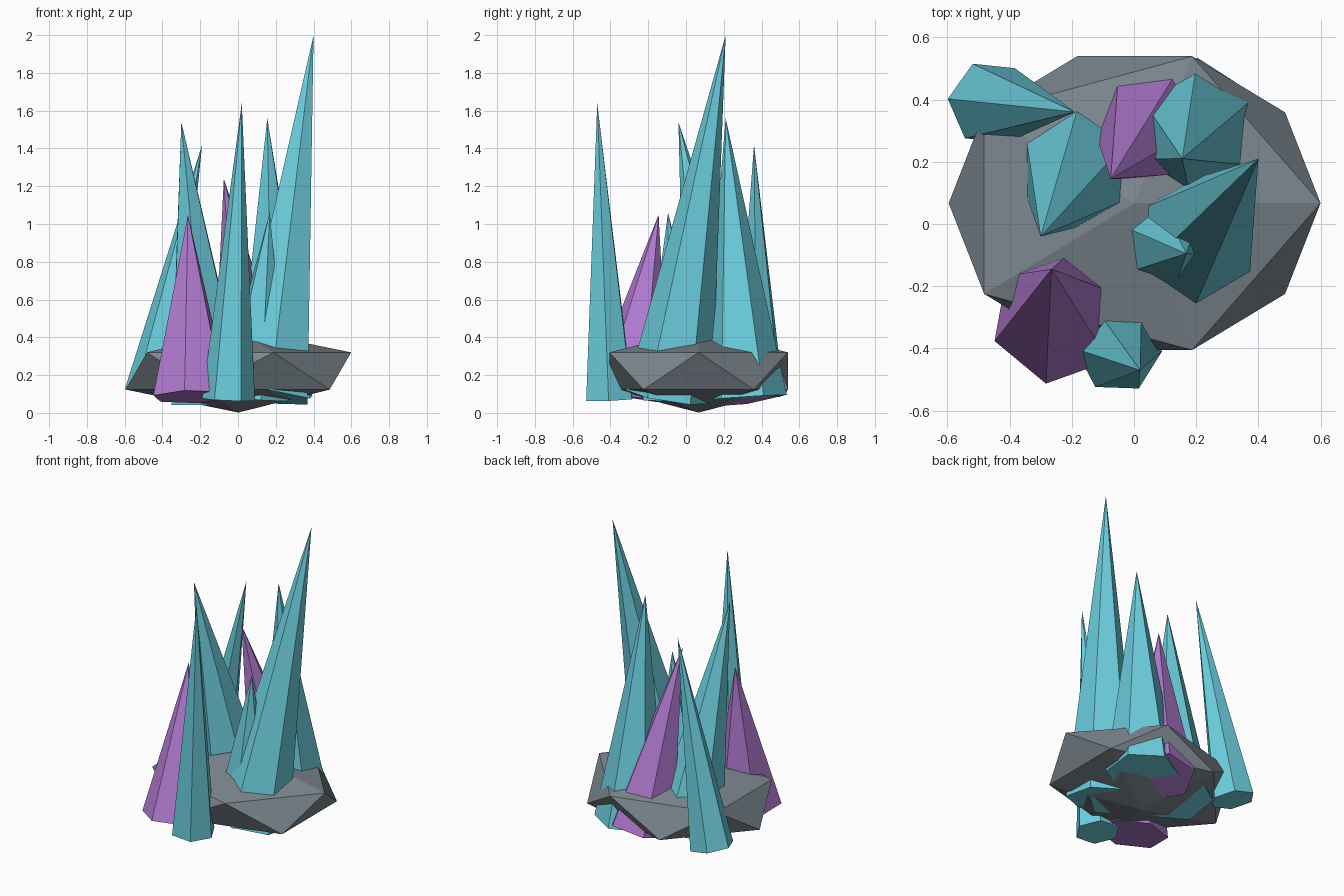
import bpy
from math import radians
from mathutils import Vector, Quaternion

if "Cube" in bpy.data.objects:
    bpy.data.objects.remove(bpy.data.objects["Cube"])


def material(name, rgb):
    m = bpy.data.materials.new(name)
    m.diffuse_color = (*rgb, 1)
    m.use_nodes = True
    m.node_tree.nodes["Principled BSDF"].inputs["Base Color"].default_value = m.diffuse_color
    return m


teal = material("teal_crystal", (0.15, 0.62, 0.73))
purple = material("purple_crystal", (0.45, 0.2, 0.65))
stone = material("stone", (0.20, 0.24, 0.27))


def crystal(name, base, tip, radius, spin, mat):
    """Six-sided spike from base centre to tip; spin is the angle of one base corner."""
    base, tip = Vector(base), Vector(tip)
    axis = tip - base
    bpy.ops.mesh.primitive_cone_add(vertices=6, radius1=radius, radius2=0, depth=axis.length)
    ob = bpy.context.object
    ob.name = name
    ob.location = (base + tip) / 2
    ob.rotation_mode = 'QUATERNION'
    tilt = Vector((0, 0, 1)).rotation_difference(axis)
    ob.rotation_quaternion = tilt @ Quaternion((0, 0, 1), radians(spin - 90))
    ob.data.materials.append(mat)


# Flattened faceted rock base
bpy.ops.mesh.primitive_ico_sphere_add(subdivisions=1, radius=1, location=(0.002, 0.067, 0.222))
rock = bpy.context.object
rock.name = "rock_base"
rock.scale = (0.668, 0.555, 0.22)
rock.data.materials.append(stone)

# Crystals growing out of the rock
crystal("tall_crystal", (0.17, -0.09, 0.085), (0.40, 0.21, 2.0), 0.23, 30, teal)
crystal("back_right_crystal", (0.193, 0.31, 0.08), (0.155, 0.21, 1.56), 0.225, 27, teal)
crystal("back_left_crystal", (-0.16, 0.216, 0.08), (-0.30, -0.04, 1.54), 0.224, 30, teal)
crystal("front_crystal", (-0.05, -0.405, 0.07), (0.02, -0.47, 1.64), 0.14, -2, teal)
crystal("outer_left_crystal", (-0.463, 0.388, 0.1), (-0.19, 0.36, 1.42), 0.139, -6, teal)
crystal("small_crystal", (0.086, -0.043, 0.08), (0.168, -0.095, 1.06), 0.19, -19, teal)
crystal("front_purple_crystal", (-0.245, -0.303, 0.085), (-0.265, -0.145, 1.05), 0.216, 20, purple)
crystal("back_purple_crystal", (0.083, 0.343, 0.08), (-0.075, 0.145, 1.24), 0.22, 6, purple)
